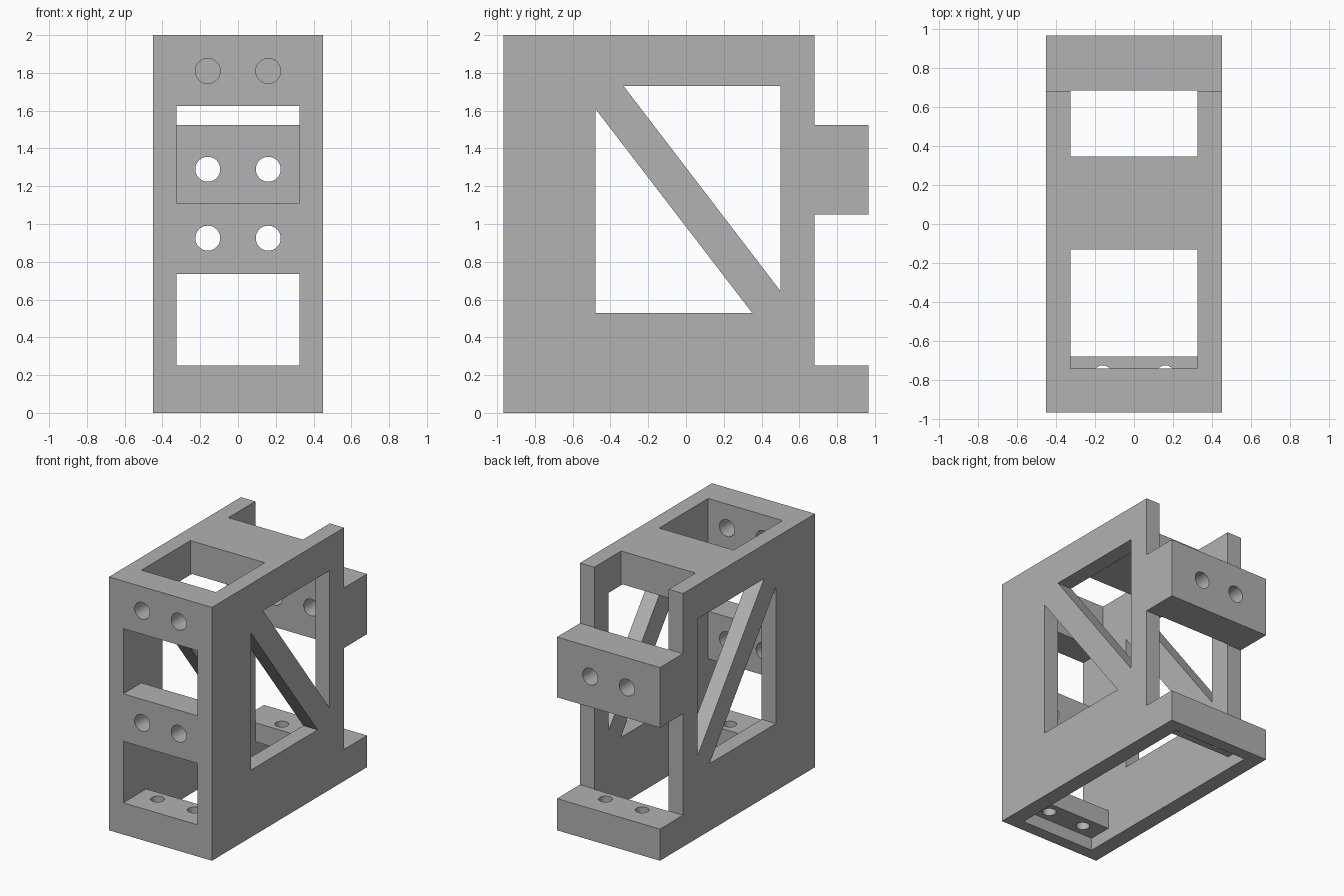
import bpy
import bmesh
from mathutils import Matrix, Vector
from math import radians

old = bpy.data.objects.get("Cube")
if old:
    bpy.data.objects.remove(old, do_unlink=True)

grey = bpy.data.materials.new("matte_grey")
grey.use_nodes = True
COLOUR = (0.445, 0.445, 0.445, 1)
grey.diffuse_color = COLOUR
grey.node_tree.nodes["Principled BSDF"].inputs["Base Color"].default_value = COLOUR


def add_object(name, bm):
    bmesh.ops.recalc_face_normals(bm, faces=bm.faces)
    mesh = bpy.data.meshes.new(name)
    bm.to_mesh(mesh)
    bm.free()
    mesh.materials.append(grey)
    obj = bpy.data.objects.new(name, mesh)
    bpy.context.collection.objects.link(obj)
    return obj


def prism(name, profile, half_width):
    """Extrude a (y, z) profile across x."""
    bm = bmesh.new()
    face = bm.faces.new([bm.verts.new((-half_width, y, z)) for y, z in profile])
    new = bmesh.ops.extrude_face_region(bm, geom=[face])["geom"]
    verts = [g for g in new if isinstance(g, bmesh.types.BMVert)]
    bmesh.ops.translate(bm, verts=verts, vec=(2 * half_width, 0, 0))
    return add_object(name, bm)


def rod(name, centre, radius, length, along_y):
    bm = bmesh.new()
    turn = Matrix.Rotation(radians(90 if along_y else 0), 4, "X")
    bmesh.ops.create_cone(bm, cap_ends=True, segments=48, radius1=radius, radius2=radius,
                          depth=length, matrix=Matrix.Translation(Vector(centre)) @ turn)
    return add_object(name, bm)


# Solid body with the stepped back outline
BACK, REAR = 0.967, 0.68
frame = prism("bracket_frame", [
    (-BACK, 0), (BACK, 0), (BACK, 0.25), (REAR, 0.25), (REAR, 1.05), (BACK, 1.05),
    (BACK, 1.525), (REAR, 1.525), (REAR, 2), (-BACK, 2)], 0.45)

# Inner cavity: leaves side walls, front bars, top plate, back block and base tabs
cutters = [prism("cavity_cutter", [
    (-0.87, -0.1), (0.87, -0.1), (0.87, 0.1), (0.685, 0.1), (0.685, 2.1),
    (0.345, 2.1), (0.345, 1.74), (-0.13, 1.74), (-0.13, 2.1), (-0.74, 2.1),
    (-0.74, 1.625), (-1.1, 1.625), (-1.1, 1.11), (-0.74, 1.11), (-0.74, 0.735),
    (-1.1, 0.735), (-1.1, 0.25), (-0.68, 0.25), (-0.68, 0.1), (-0.87, 0.1)], 0.325)]

# Triangular side windows on either side of the diagonal brace
cutters.append(prism("lower_window_cutter", [(-0.48, 1.61), (-0.48, 0.53), (0.35, 0.53)], 0.6))
cutters.append(prism("upper_window_cutter", [(-0.33, 1.73), (0.5, 1.73), (0.5, 0.645)], 0.6))

# Bolt holes
for x in (-0.16, 0.16):
    for y, z in ((-0.9, 0.925), (-0.9, 1.81), (0.85, 1.29)):
        cutters.append(rod("bolt_hole_cutter", (x, y, z), 0.066, 0.5, True))
    for y in (-0.775, 0.775):
        cutters.append(rod("base_hole_cutter", (x, y, 0.2), 0.05, 0.3, False))

for cutter in cutters:
    mod = frame.modifiers.new(cutter.name, "BOOLEAN")
    mod.operation = "DIFFERENCE"
    mod.solver = "EXACT"
    mod.object = cutter

# Bake the cuts and discard the cutters
graph = bpy.context.evaluated_depsgraph_get()
result = bpy.data.meshes.new_from_object(frame.evaluated_get(graph))
frame.modifiers.clear()
frame.data = result
for cutter in cutters:
    bpy.data.objects.remove(cutter, do_unlink=True)

# Smooth hole walls, sharp edges elsewhere
for obj in bpy.context.selected_objects:
    obj.select_set(False)
frame.select_set(True)
bpy.context.view_layer.objects.active = frame
bpy.ops.object.shade_smooth_by_angle(angle=radians(30))
